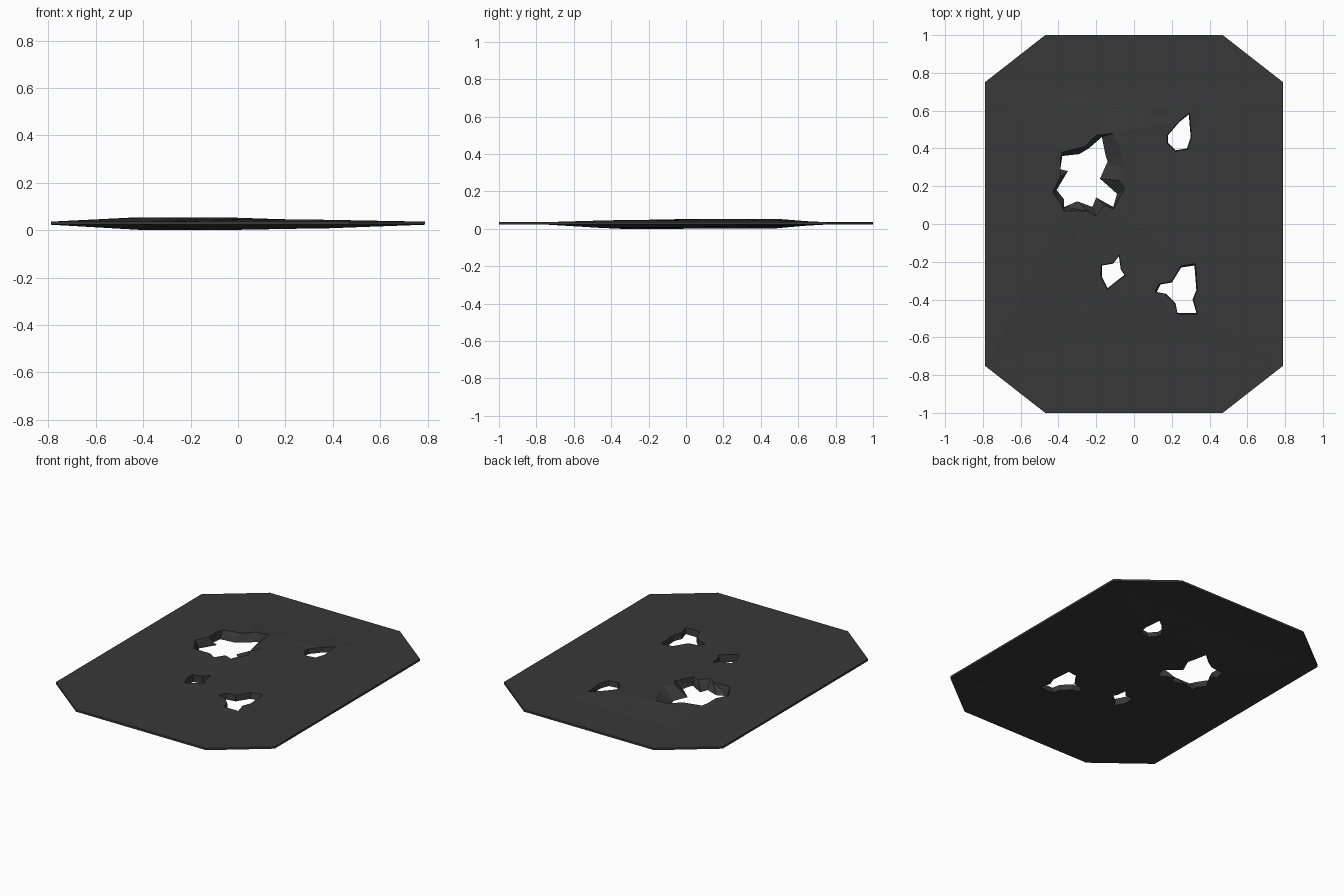
import bpy, bmesh
from mathutils import Vector
from mathutils.geometry import delaunay_2d_cdt

if "Cube" in bpy.data.objects:
    bpy.data.objects.remove(bpy.data.objects["Cube"])

# Outlines in hundredths of a unit
OCTAGON = [(79, 75), (47, 100), (-47, 100), (-79, 75),
           (-79, -75), (-47, -100), (47, -100), (79, -75)]
FLAT = [(-40, 71), (40, 71), (-40, -64), (40, -64)]   # end of the flat margin
EDGE_Z = (0.036, 0.023)

BIG_TOP = [(-11, 48), (-6, 37), (-5, 29), (-8, 23), (-5, 19), (-11, 8), (-16, 10),
           (-20, 4), (-25, 7), (-37, 7), (-39, 11), (-43, 17), (-39, 25), (-39, 34),
           (-38, 38), (-26, 41), (-20, 47)]
BIG_LOW = [(-17, 46), (-15, 36), (-14, 33), (-18, 24), (-9, 16), (-11, 9), (-20, 14),
           (-22, 9), (-30, 12), (-37, 9), (-37, 13), (-41, 18), (-35, 28), (-39, 29),
           (-38, 36), (-29, 37), (-24, 40)]
DROP = [(29, 58), (30, 46), (28, 40), (22, 39), (18, 43), (18, 47), (24, 54)]
SMALL = [(-8, -17), (-7, -24), (-5, -27), (-9, -30), (-14, -34), (-17, -28),
         (-17, -22), (-11, -21)]
FORKED = [(32, -22), (33, -35), (31, -40), (33, -47), (27, -47), (23, -47),
          (22, -42), (17, -37), (12, -36), (14, -32), (20, -31), (25, -23)]


def vecs(pts):
    return [Vector(p) / 100 for p in pts]


def widened(pts, k=1.07):
    p = vecs(pts)
    c = sum(p, Vector((0, 0))) / len(p)
    return [c + (v - c) * k for v in p]


def inside(p, poly):
    hit = False
    for a, b in zip(poly, poly[1:] + poly[:1]):
        if (a.y > p.y) != (b.y > p.y) and p.x < a.x + (p.y - a.y) * (b.x - a.x) / (b.y - a.y):
            hit = not hit
    return hit


# Each hole: upper outline, lower outline, upper and lower rim heights
holes = [(vecs(BIG_TOP), vecs(BIG_LOW), 0.054, 0.001),
         (widened(DROP), vecs(DROP), 0.045, 0.012),
         (widened(SMALL), vecs(SMALL), 0.047, 0.0),
         (widened(FORKED), vecs(FORKED), 0.044, 0.006)]

bm = bmesh.new()


def sheet(side):
    """Triangulated skin with holes; side 0 is the top, 1 the bottom."""
    pts = vecs(OCTAGON)
    loops = [list(range(8))]
    heights = [EDGE_Z[side]] * 8
    for h in holes:
        loops.append(list(range(len(pts), len(pts) + len(h[side]))))
        pts += h[side]
        heights += [h[2 + side]] * len(h[side])
    edges = [(a, b) for lp in loops for a, b in zip(lp, lp[1:] + lp[:1])]
    pts += vecs(FLAT)
    heights += [EDGE_Z[side]] * 4
    co, _, tris, orig, _, _ = delaunay_2d_cdt(pts, edges, [], 0, 1e-5)
    verts = [None] * len(pts)
    new = []
    for c, o in zip(co, orig):
        z = heights[o[0]] if o else holes[0][2 + side]
        v = bm.verts.new((c.x, c.y, z))
        new.append(v)
        for i in o:
            verts[i] = v
    for t in tris:
        mid = sum((co[i] for i in t), Vector((0, 0))) / len(t)
        if not any(inside(mid, h[side]) for h in holes):
            bm.faces.new([new[i] for i in t])
    return verts, loops


top, loops = sheet(0)
low, _ = sheet(1)

# Outer edge and torn walls of the holes
for lp in loops:
    for a, b in zip(lp, lp[1:] + lp[:1]):
        bm.faces.new((top[a], top[b], low[b]))
        bm.faces.new((top[a], low[b], low[a]))
bmesh.ops.recalc_face_normals(bm, faces=bm.faces[:])

mesh = bpy.data.meshes.new("torn_plate")
bm.to_mesh(mesh)
bm.free()
plate = bpy.data.objects.new("torn_plate", mesh)
bpy.context.collection.objects.link(plate)

mat = bpy.data.materials.new("dark grey")
mat.diffuse_color = (0.04, 0.04, 0.04, 1)
mat.use_nodes = True
mat.node_tree.nodes["Principled BSDF"].inputs["Base Color"].default_value = mat.diffuse_color
mesh.materials.append(mat)
